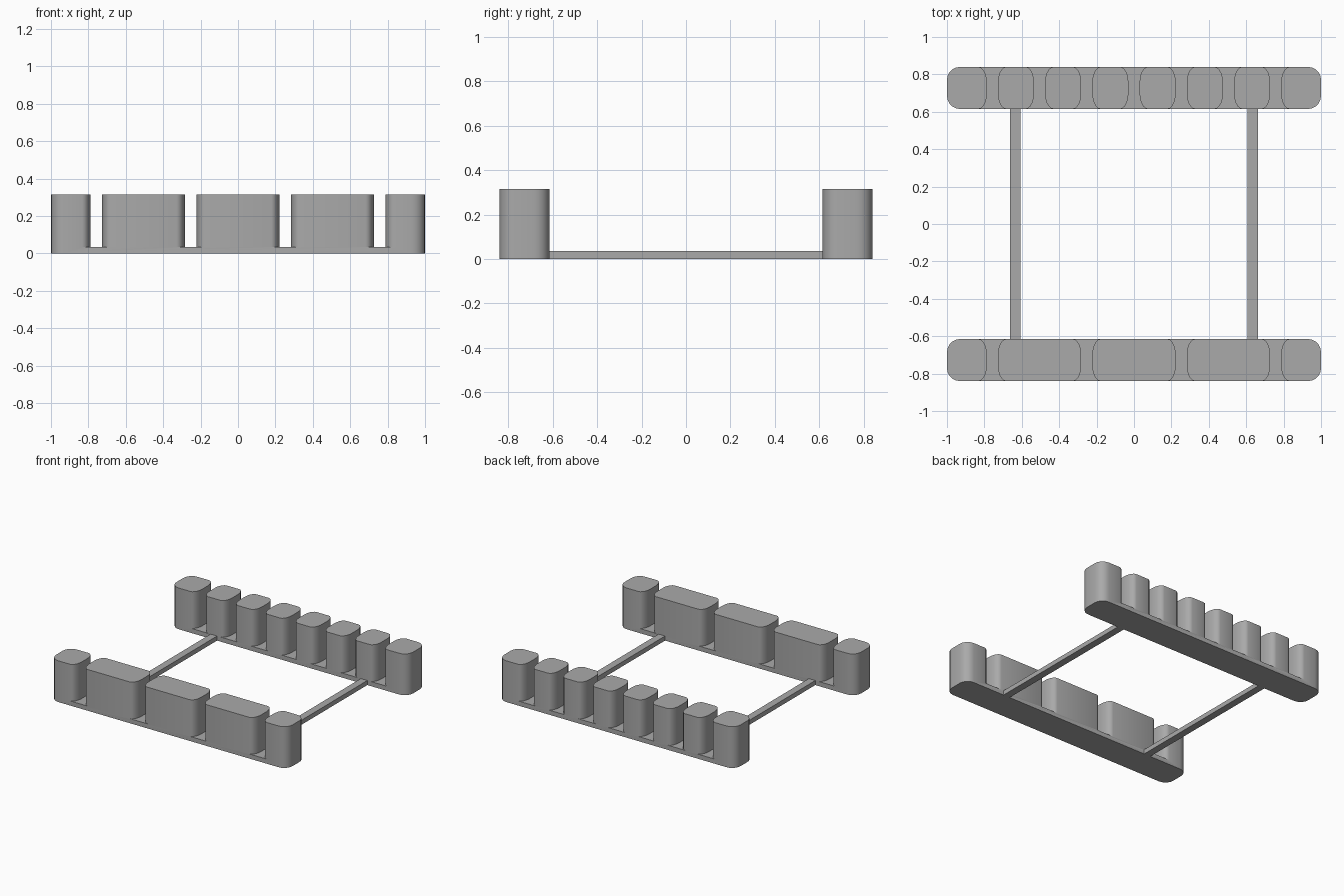
import bpy
import bmesh
import math

old = bpy.data.objects.get("Cube")
if old:
    bpy.data.objects.remove(old, do_unlink=True)

grey = bpy.data.materials.new("plain grey")
grey.use_nodes = True
colour = (0.4, 0.4, 0.4, 1)
grey.diffuse_color = colour
grey.node_tree.nodes["Principled BSDF"].inputs["Base Color"].default_value = colour

HEIGHT, BASE = 0.315, 0.035
INNER, OUTER = 0.615, 0.84
MID, HALF = (INNER + OUTER) / 2, (OUTER - INNER) / 2
PITCH, GAP = 0.2525, 0.06


def prism(name, outline, z0, z1):
    """Extrude a flat outline between two heights."""
    bm = bmesh.new()
    face = bm.faces.new([bm.verts.new((x, y, z0)) for x, y in outline])
    top = bmesh.ops.extrude_face_region(bm, geom=[face])
    verts = [g for g in top["geom"] if isinstance(g, bmesh.types.BMVert)]
    bmesh.ops.translate(bm, verts=verts, vec=(0, 0, z1 - z0))
    bmesh.ops.recalc_face_normals(bm, faces=bm.faces)
    mesh = bpy.data.meshes.new(name)
    bm.to_mesh(mesh)
    bm.free()
    mesh.materials.append(grey)
    obj = bpy.data.objects.new(name, mesh)
    bpy.context.collection.objects.link(obj)
    return obj


def corner(rx, ry, steps=5):
    """Insets along a rounded corner, from the long side to the end."""
    angles = [math.pi / 2 * i / steps for i in range(steps + 1)]
    return [(rx * (1 - math.sin(a)), ry * (1 - math.cos(a))) for a in angles]


def rail_outline(cy):
    arc = corner(0.07, 0.07)
    right = [(1 - x, HALF - y) for x, y in arc]
    right += [(x, -y) for x, y in reversed(right)]
    return [(x, cy + y) for x, y in right + [(-x, -y) for x, y in right]]


def slot_outline(cx, cy):
    # Narrow in the middle, flared where the block corners round off
    side = [(GAP / 2 + x, HALF - y) for x, y in corner(0.045, 0.08)]
    side = [(side[0][0], HALF + 0.05)] + side
    side += [(x, -y) for x, y in reversed(side)]
    return [(cx + x, cy + y) for x, y in side + [(-x, -y) for x, y in side]]


def notched_rail(name, cy, slots):
    rail = prism(name, rail_outline(cy), 0, HEIGHT)
    for i in slots:
        cutter = prism(name + "_slot_cutter", slot_outline(i * PITCH, cy), BASE, HEIGHT + 0.1)
        cutter.hide_render = True
        cutter.hide_viewport = True
        cutter.display_type = "WIRE"
        cut = rail.modifiers.new("slot", "BOOLEAN")
        cut.operation = "DIFFERENCE"
        cut.solver = "EXACT"
        cut.object = cutter
    # Bake the cuts, then remove the cutters
    depsgraph = bpy.context.evaluated_depsgraph_get()
    mesh = bpy.data.meshes.new_from_object(rail.evaluated_get(depsgraph))
    cutters = [m.object for m in rail.modifiers]
    rail.modifiers.clear()
    rail.data = mesh
    for cutter in cutters:
        bpy.data.objects.remove(cutter, do_unlink=True)
    bpy.ops.object.select_all(action="DESELECT")
    rail.select_set(True)
    bpy.context.view_layer.objects.active = rail
    bpy.ops.object.shade_smooth_by_angle(angle=math.radians(30))


# Front rail with wide blocks, back rail with narrow blocks
notched_rail("front_rail", -MID, (-3, -1, 1, 3))
notched_rail("back_rail", MID, range(-3, 4))

# Thin rods joining the rails
for name, cx in (("left_rod", 0.635), ("right_rod", -0.635)):
    w = 0.0275
    prism(name, [(cx - w, -INNER), (cx + w, -INNER), (cx + w, INNER), (cx - w, INNER)], 0, BASE)
